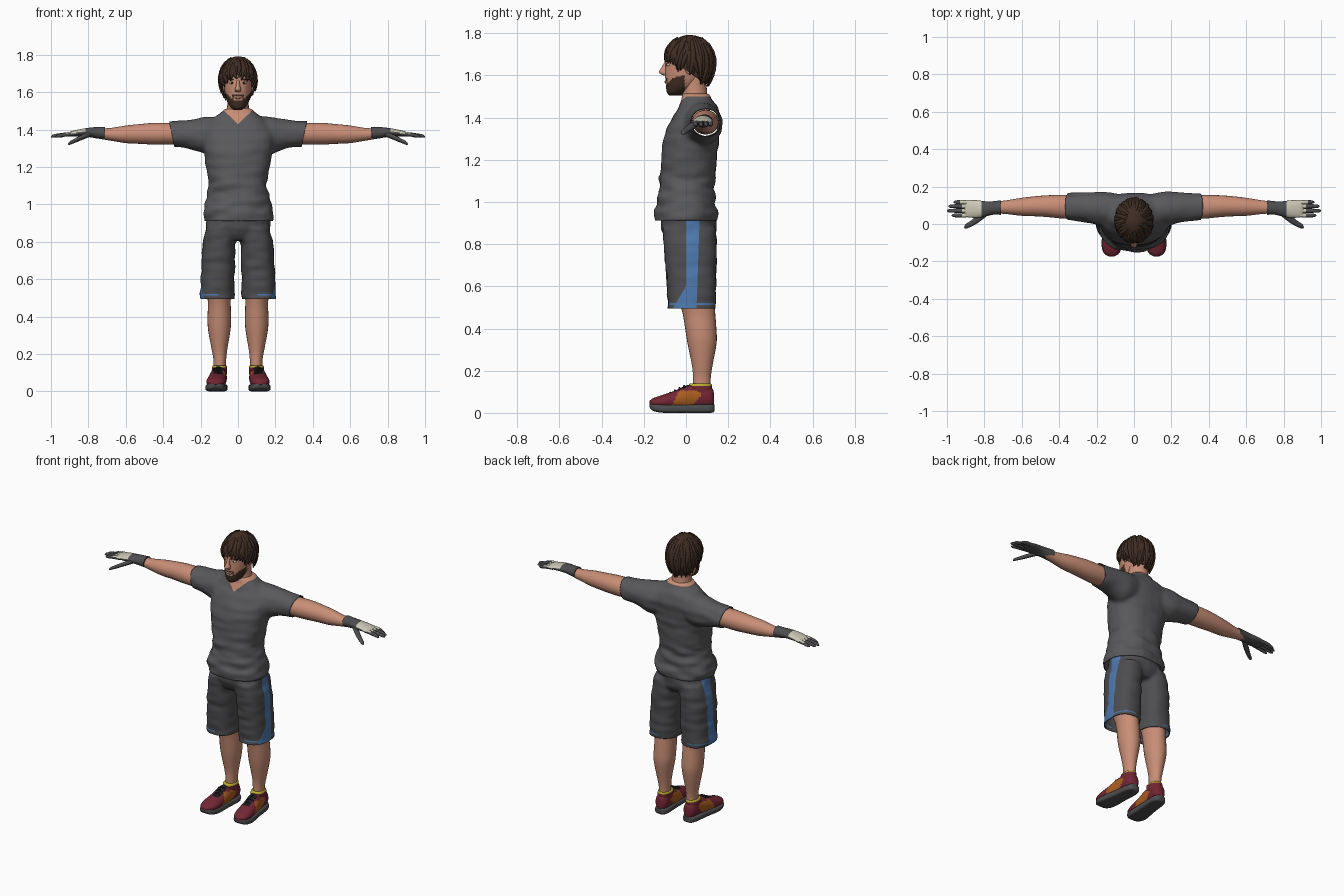
import bpy, bmesh, math, random
from mathutils import Vector, Matrix, noise

random.seed(4)
if "Cube" in bpy.data.objects:
    bpy.data.objects.remove(bpy.data.objects["Cube"])


def material(name, *rgb):
    mat = bpy.data.materials.new(name)
    mat.use_nodes = True
    mat.diffuse_color = (*rgb, 1)
    mat.node_tree.nodes["Principled BSDF"].inputs["Base Color"].default_value = (*rgb, 1)
    return mat


SHIRT = material("shirt_grey", .1, .1, .106)
DARK = material("charcoal", .075, .075, .08)
SKIN = material("skin", .58, .27, .18)
HAIR = material("hair_brown", .05, .026, .017)
BLUE = material("stripe_blue", .075, .19, .42)
RED = material("shoe_red", .17, .02, .035)
ORANGE = material("shoe_orange", .4, .11, .015)
YELLOW = material("lining_yellow", .5, .42, .03)
CREAM = material("cream", .6, .57, .46)
BLACK = material("black", .015, .014, .015)


def finish(name, bm, mats, mirror=False, rule=None):
    """Turn a bmesh into a shaded, coloured object."""
    bmesh.ops.recalc_face_normals(bm, faces=bm.faces)
    mesh = bpy.data.meshes.new(name)
    for f in bm.faces:
        f.smooth = True
        f.material_index = rule(f.calc_center_median(), f.normal) if rule else 0
    bm.to_mesh(mesh)
    bm.free()
    for m in mats:
        mesh.materials.append(m)
    mesh.set_sharp_from_angle(angle=math.radians(50))
    obj = bpy.data.objects.new(name, mesh)
    bpy.context.collection.objects.link(obj)
    if mirror:
        obj.modifiers.new("mirror", "MIRROR")
    return obj


def spline(rows, steps):
    """Smooth in-between rows through the given ones."""
    rows = [Vector(r) for r in rows]
    out = []
    for i in range(len(rows) - 1):
        a, b, c, d = rows[max(i - 1, 0)], rows[i], rows[i + 1], rows[min(i + 2, len(rows) - 1)]
        for k in range(steps):
            t = k / steps
            out.append(b + (c - a) * (t / 2) + (a * 2 - b * 5 + c * 4 - d) * (t * t / 2)
                       + (b * 3 - a - c * 3 + d) * (t ** 3 / 2))
    return out + [rows[-1]]


def loft(name, axis, rows, mats, mirror=False, rule=None, n=24, steps=4, power=2):
    """Skin over rows of (position, centre u, centre v, radius u, radius v)."""
    bm = bmesh.new()
    rings = []
    for t, cu, cv, ru, rv in spline(rows, steps):
        ring = []
        for i in range(n):
            a = math.tau * i / n
            c, s = math.cos(a), math.sin(a)
            u = cu + ru * math.copysign(abs(c) ** (2 / power), c)
            v = cv + rv * math.copysign(abs(s) ** (2 / power), s)
            ring.append(bm.verts.new({"x": (t, u, v), "y": (u, t, v), "z": (u, v, t)}[axis]))
        rings.append(ring)
    for p, q in zip(rings, rings[1:]):
        for i in range(n):
            j = (i + 1) % n
            bm.faces.new((p[i], p[j], q[j], q[i]))
    bm.faces.new(rings[0])
    bm.faces.new(rings[-1])
    return finish(name, bm, mats, mirror, rule)


def ball(name, loc, size, mat, mirror=True):
    bm = bmesh.new()
    bmesh.ops.create_uvsphere(bm, u_segments=16, v_segments=10, radius=1,
                              matrix=Matrix.Translation(loc) @ Matrix.Diagonal((*size, 1)))
    return finish(name, bm, [mat], mirror)


def evaluated(obj):
    return bpy.data.meshes.new_from_object(obj.evaluated_get(bpy.context.evaluated_depsgraph_get()))


def garment(name, parts, voxel, mats, trims, seams, rule, crease):
    """Fuse closed parts to one cloth shell, trim the hems, cut the seams, colour the panels."""
    bm = bmesh.new()
    for p in parts:
        bm.from_mesh(evaluated(p))
        bpy.data.objects.remove(p)
    fused = finish(name + "_base", bm, [])
    remesh = fused.modifiers.new("fuse", "REMESH")
    remesh.mode, remesh.voxel_size = "VOXEL", voxel
    soft = fused.modifiers.new("soften", "SMOOTH")
    soft.iterations = 5
    bm = bmesh.new()
    bm.from_mesh(evaluated(fused))
    bpy.data.objects.remove(fused)
    bm.normal_update()
    for v in bm.verts:
        v.co += v.normal * crease(v.co) * noise.noise((v.co.x * 9, v.co.y * 9, v.co.z * 24))
    for clear, planes in ((True, trims), (False, seams)):
        for co, no in planes:
            bmesh.ops.bisect_plane(bm, geom=bm.verts[:] + bm.edges[:] + bm.faces[:],
                                   plane_co=co, plane_no=no, clear_outer=clear)
    bm.normal_update()
    obj = finish(name, bm, mats, rule=rule)
    solid = obj.modifiers.new("cloth", "SOLIDIFY")
    solid.thickness = .005


# Shirt with sleeves and V neck
torso = loft("torso", "z", [
    (.87, 0, 0, .17, .135), (.92, 0, 0, .186, .145), (.95, 0, 0, .192, .147), (.99, 0, 0, .178, .14),
    (1.04, 0, .003, .163, .132), (1.1, 0, .005, .157, .13), (1.2, 0, .015, .17, .133),
    (1.3, 0, .025, .187, .132), (1.38, 0, .045, .19, .122), (1.44, 0, .058, .165, .098),
    (1.48, 0, .052, .108, .075), (1.515, 0, .045, .07, .064)], [], power=2.3)
sleeves = loft("sleeves", "x", [
    (.04, .07, 1.385, .08, .09), (.16, .08, 1.37, .092, .1), (.22, .086, 1.372, .085, .088),
    (.28, .09, 1.377, .078, .074), (.35, .092, 1.377, .073, .068), (.4, .092, 1.377, .072, .066)], [], True)
garment("shirt", [torso, sleeves], .011, [SHIRT, SKIN],
        [((0, 0, .912), (0, 0, -1)), ((.355, 0, 1.38), (1, 0, -.2)), ((-.355, 0, 1.38), (-1, 0, -.2))],
        [((0, 0, 1.43), (.95, 0, -1)), ((0, 0, 1.43), (-.95, 0, -1)), ((0, 0, 1.5), (0, 0, 1))],
        lambda c, n: int(c.z > 1.5 or (c.y < .04 and c.z > 1.43 + .95 * abs(c.x))),
        lambda p: .014 if p.z < 1.12 else .006)

# Shorts with side stripe and hem line
hips = loft("hips", "z", [(.81, 0, .02, .1, .1), (.85, 0, .015, .165, .128), (.9, 0, .012, .174, .132),
                          (.95, 0, .01, .168, .128)], [])
short_legs = loft("short_legs", "z", [
    (.45, .112, .027, .092, .114), (.52, .112, .027, .092, .114), (.65, .107, .025, .09, .119),
    (.78, .102, .02, .088, .125), (.88, .085, .015, .085, .128)], [], True, power=2.4)


def stripe(c, n):
    side = min(0, -.06 + (c.z - .5) * .6) < c.y < .05 + (c.z - .5) * .035
    hem = .512 < c.z < .52
    return int(abs(c.x) > .1 and (hem or (side and c.x * n.x > 0 and abs(n.x) > .4)))


garment("shorts", [hips, short_legs], .009, [DARK, BLUE], [((0, 0, .495), (0, 0, -1))],
        [((0, 0, .5), (0, 1, 0)), ((0, .05, .5), (0, 1, -.035)), ((0, -.06, .5), (0, 1, -.6)),
         ((0, 0, .512), (0, 0, 1)), ((0, 0, .52), (0, 0, 1))], stripe, lambda p: .006)

# Legs, arms and neck
loft("legs", "z", [
    (.09, .1, .075, .032, .042), (.16, .097, .075, .033, .042), (.22, .099, .077, .041, .048),
    (.33, .1, .076, .06, .069), (.4, .1, .07, .063, .074), (.48, .1, .06, .061, .078),
    (.6, .105, .04, .07, .09), (.8, .1, .03, .07, .09)], [SKIN], True)
loft("arms", "x", [
    (.2, .09, 1.378, .06, .055), (.36, .092, 1.378, .064, .058), (.45, .095, 1.378, .059, .058),
    (.52, .095, 1.377, .054, .053), (.6, .092, 1.375, .048, .047), (.68, .09, 1.375, .037, .034),
    (.76, .088, 1.38, .03, .026)], [SKIN], True)
loft("neck", "z", [(1.4, 0, .05, .085, .07), (1.47, 0, .045, .068, .064), (1.52, 0, .04, .058, .06),
                   (1.6, 0, .035, .056, .06)], [SKIN])


# Gloves with pale backs
def glove_back(c, n):
    return int(n.z > .35 and .82 < c.x < .925)


loft("glove_palms", "x", [
    (.71, .088, 1.382, .039, .033), (.75, .086, 1.383, .036, .031), (.79, .081, 1.385, .04, .026),
    (.84, .08, 1.383, .047, .02), (.89, .082, 1.378, .046, .014), (.905, .082, 1.376, .04, .008)],
    [DARK, CREAM], True, glove_back)
for finger, y, tip in (("index", .046, .975), ("middle", .071, 1), ("ring", .095, .992), ("little", .117, .965)):
    loft(finger + "_fingers", "x", [
        (.87, .082 + (y - .082) * .9, 1.378, .011, .012), (.92, y, 1.374, .0115, .011),
        (tip - .015, y, 1.366, .0095, .009), (tip, y, 1.362, .003, .003)],
        [DARK, CREAM], True, glove_back, n=12)
loft("thumbs", "x", [(.785, .06, 1.378, .016, .014), (.83, .03, 1.36, .021, .014), (.87, .003, 1.342, .017, .012),
                     (.9, -.013, 1.328, .012, .009), (.908, -.016, 1.323, .003, .003)], [DARK], True, n=12)


# Shoes
def shoe_panels(c, n):
    across = c.x - .107
    if n.z > .6 and abs(across) < .024 and -.085 < c.y < .015:
        return 2
    wedge = -.06 + (c.z - .05) * .5 < c.y < .045 + (c.z - .05) * .7
    return int(abs(across) > .025 and wedge and c.z < .105)


loft("shoe_uppers", "y", [
    (-.174, .12, .046, .012, .01), (-.155, .12, .048, .04, .022), (-.11, .117, .052, .052, .034),
    (-.05, .112, .06, .05, .046), (0, .107, .07, .046, .06), (.04, .103, .074, .042, .06),
    (.1, .1, .074, .04, .054), (.125, .1, .07, .029, .045), (.132, .1, .066, .012, .03)],
    [RED, ORANGE, BLACK], True, shoe_panels, n=32, steps=6)
loft("shoe_collars", "z", [(.09, .1, .07, .04, .056), (.12, .099, .068, .041, .056), (.134, .098, .068, .04, .054),
                           (.139, .098, .068, .036, .05)], [RED, YELLOW], True, lambda c, n: int(c.z > .128))
loft("shoe_soles", "y", [
    (-.173, .12, .034, .014, .008), (-.155, .12, .027, .042, .018), (-.1, .118, .02, .056, .02),
    (0, .109, .02, .049, .02), (.09, .101, .02, .045, .02), (.125, .1, .021, .033, .02),
    (.134, .1, .023, .018, .016)], [DARK], True, power=4)
for i in range(4):
    y = -.075 + i * .022
    z = .13 + y * .5
    loft(f"laces_{i}", "x", [(.085, y, z - .008, .005, .004), (.11, y, z + .003, .005, .005),
                             (.135, y, z - .008, .005, .004)], [BLACK], True, n=8)


# Head with chin beard and moustache
def beard(c, n):
    if c.y > -.005:
        return 0
    chin = c.z < 1.556 + max(0, abs(c.x) - .022) * .9
    lip = 1.58 < c.z < 1.588 and abs(c.x) < .028
    sides = .022 < abs(c.x) < .03 and c.z < 1.588 and c.y < -.05
    return int(chin or lip or sides)


loft("head", "z", [
    (1.505, 0, -.05, .02, .03), (1.52, 0, -.045, .04, .046), (1.55, 0, -.025, .058, .07),
    (1.6, 0, -.003, .07, .096), (1.65, 0, .01, .076, .108), (1.7, 0, .015, .079, .11),
    (1.75, 0, .018, .062, .085), (1.775, 0, .02, .03, .05)], [SKIN, HAIR], rule=beard, n=64, steps=8)
loft("nose", "z", [(1.668, 0, -.088, .008, .01), (1.635, 0, -.1, .011, .018), (1.614, 0, -.105, .017, .023),
                   (1.6, 0, -.095, .013, .012)], [SKIN], n=16)
ball("lips", (0, -.094, 1.57), (.018, .008, .006), SKIN, False)
ball("eyes", (.032, -.083, 1.65), (.014, .009, .007), CREAM)
ball("pupils", (.032, -.09, 1.65), (.005, .004, .006), BLACK)
ball("eyebrows", (.034, -.087, 1.668), (.018, .008, .004), HAIR)
ball("ears", (.077, .015, 1.635), (.01, .02, .03), SKIN)


# Hair cap and loose locks
def scalp(a, z, grow=1.0):
    h = (z - 1.67) / .122
    s = grow * (math.sqrt(max(0, 1 - h * h)) if h > 0 else 1 - .27 * h * h)
    return Vector((.096 * s * math.cos(a), .018 + .117 * s * math.sin(a), z))


def hairline(a):
    return max(1.565, 1.612 - .075 * math.sin(a))


bm = bmesh.new()
cols = 72
grid = [[bm.verts.new(scalp(math.tau * i / cols, 1.792 - (1.792 - hairline(math.tau * i / cols)) * (k / 16) ** 1.6,
                            1 + .04 * math.sin(i * math.pi / 2 + k * .5))) for i in range(cols)] for k in range(17)]
for p, q in zip(grid, grid[1:]):
    for i in range(cols):
        bm.faces.new((p[i], p[i - 1], q[i - 1], q[i]))
bm.faces.new(grid[0])
finish("hair_cap", bm, [HAIR])

curve = bpy.data.curves.new("hair_locks", "CURVE")
curve.dimensions, curve.bevel_depth, curve.bevel_resolution = "3D", .012, 2
curve.materials.append(HAIR)
for i in range(90):
    a = math.tau * i / 90
    start, end = random.uniform(1.7, 1.785), hairline(a) - random.uniform(-.01, .018)
    swirl, lift = random.uniform(-.35, .35), random.uniform(0, .1)
    lock = curve.splines.new("POLY")
    lock.points.add(7)
    for k, p in enumerate(lock.points):
        t = k / 7
        p.co = (*scalp(a + swirl * t, start + (end - start) * t, .95 + lift * t), 1)
        p.radius = .12 + .9 * math.sin(math.pi * min(1, .2 + t * .78))
bpy.context.collection.objects.link(bpy.data.objects.new("hair_locks", curve))
